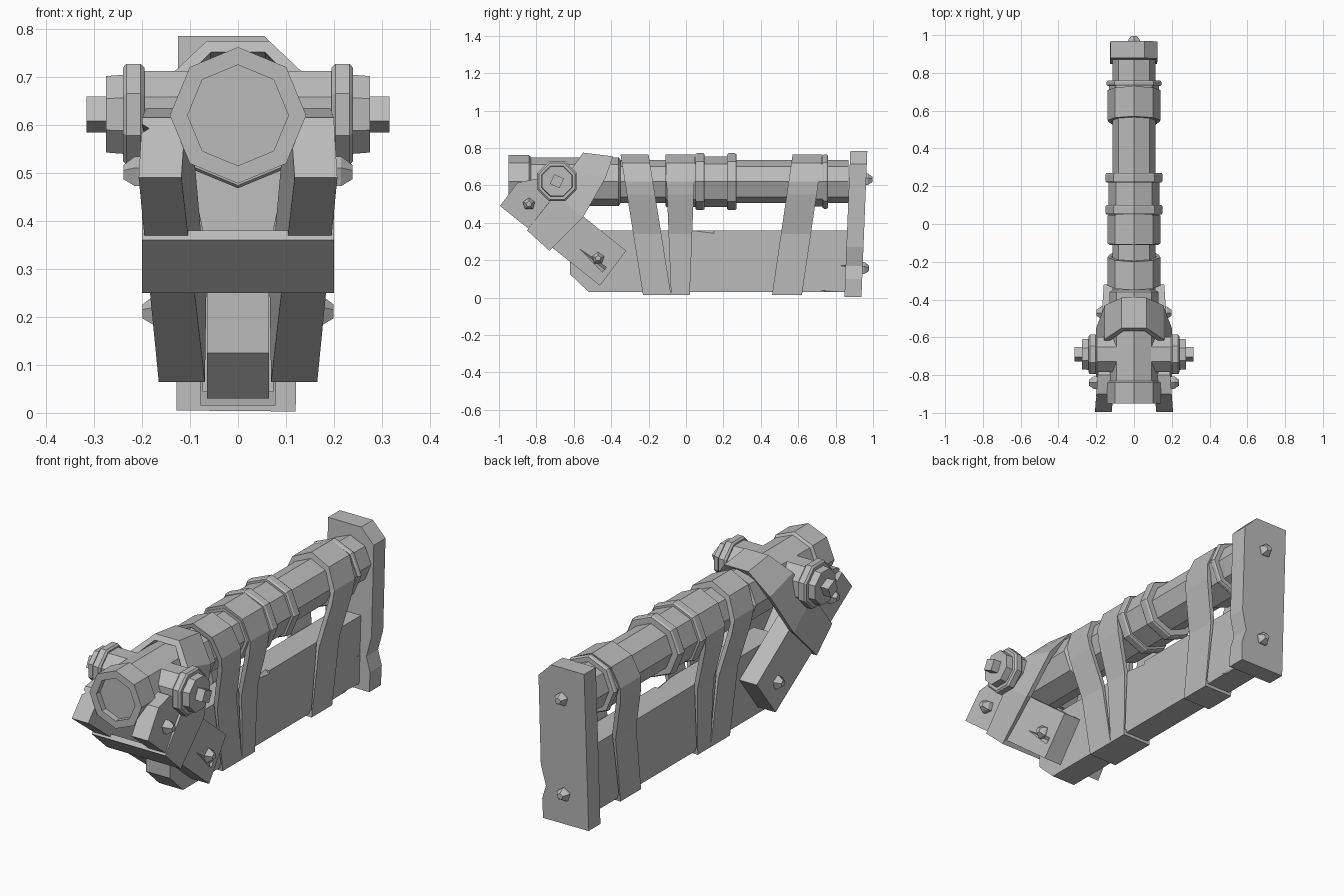
import bpy, bmesh, math
from mathutils import Vector, Matrix

if "Cube" in bpy.data.objects:
    bpy.data.objects.remove(bpy.data.objects["Cube"], do_unlink=True)

GREY = (0.5, 0.5, 0.5, 1)
mat = bpy.data.materials.new("plain grey")
mat.use_nodes = True
mat.diffuse_color = GREY
bsdf = mat.node_tree.nodes["Principled BSDF"]
bsdf.inputs["Base Color"].default_value = GREY
bsdf.inputs["Roughness"].default_value = 0.8


def finish(bm, name):
    bmesh.ops.recalc_face_normals(bm, faces=bm.faces[:])
    mesh = bpy.data.meshes.new(name)
    bm.to_mesh(mesh)
    bm.free()
    ob = bpy.data.objects.new(name, mesh)
    bpy.context.collection.objects.link(ob)
    mesh.materials.append(mat)
    return ob


def skin(bm, rings, caps=True, closed=False):
    """Bridge equal point rings with quads."""
    rows = [[bm.verts.new(p) for p in r] for r in rings]
    pairs = list(zip(rows, rows[1:])) + ([(rows[-1], rows[0])] if closed else [])
    for a, b in pairs:
        for i in range(len(a)):
            j = (i + 1) % len(a)
            bm.faces.new((a[i], a[j], b[j], b[i]))
    if caps and not closed:
        bm.faces.new(rows[0])
        bm.faces.new(rows[-1])


def turned(name, stations, axis, origin=(0, 0, 0), sides=8, spin=0.0):
    """Faceted turned part: stations are (distance along axis, radius)."""
    axis = Vector(axis).normalized()
    up = Vector((0, 0, 1))
    up = (up - axis * up.dot(axis)).normalized()
    side = axis.cross(up)
    rings = []
    for d, r in stations:
        c = Vector(origin) + axis * d
        angles = [spin + math.tau * k / sides for k in range(sides)]
        rings.append([c + r * (up * math.cos(a) + side * math.sin(a)) for a in angles])
    bm = bmesh.new()
    skin(bm, rings)
    return finish(bm, name)


def slab(name, outline, x0, x1):
    """Side outline of (y, z) points extruded across x."""
    bm = bmesh.new()
    skin(bm, [[(x, y, z) for y, z in outline] for x in (x0, x1)])
    return finish(bm, name)


def loop_band(name, front, back, thick):
    """Closed strap from front and back outlines, hollow inside."""
    def inset(ring):
        c = sum((Vector(p) for p in ring), Vector()) / len(ring)
        return [Vector(p) + (c - Vector(p)).normalized() * thick for p in ring]
    bm = bmesh.new()
    skin(bm, [front, back, inset(back), inset(front)], closed=True)
    return finish(bm, name)


def chip(target, location, size, turn):
    """Chop a wedge out of a part with a hidden cutter."""
    bm = bmesh.new()
    bmesh.ops.create_cone(bm, cap_ends=True, segments=4, radius1=1, radius2=0, depth=2)
    m = (Matrix.Translation(location) @ Matrix.Rotation(turn, 4, 'X')
         @ Matrix.Diagonal((*size, 1)))
    bmesh.ops.transform(bm, matrix=m, verts=bm.verts[:])
    cutter = finish(bm, "chip_cutter")
    cutter.hide_render = True
    cutter.hide_viewport = True
    cutter.display_type = 'WIRE'
    mod = target.modifiers.new("chip", 'BOOLEAN')
    mod.operation = 'DIFFERENCE'
    mod.solver = 'EXACT'
    mod.object = cutter
    bpy.context.view_layer.update()
    dg = bpy.context.evaluated_depsgraph_get()
    mesh = bpy.data.meshes.new_from_object(target.evaluated_get(dg))
    target.modifiers.clear()
    target.data = mesh
    bpy.data.objects.remove(cutter, do_unlink=True)


# Barrel with stepped sleeves and a shallow muzzle recess
AXIS = 0.62
turned("barrel", [(-0.92, 0.105), (-0.95, 0.105), (-0.95, 0.142), (-0.84, 0.142),
                  (-0.83, 0.13), (-0.36, 0.13), (-0.35, 0.115), (0.87, 0.115)],
       (0, 1, 0), (0, 0, AXIS))
for name, y0, y1, r in (("middle_sleeve", -0.11, 0.26, 0.135),
                        ("middle_ring_front", 0.05, 0.10, 0.152),
                        ("middle_ring_rear", 0.22, 0.27, 0.152),
                        ("rear_sleeve", 0.57, 0.75, 0.133),
                        ("rear_ring", 0.73, 0.76, 0.145)):
    turned(name, [(y0, r - 0.006), (y0 + 0.008, r), (y1 - 0.008, r), (y1, r - 0.006)],
           (0, 1, 0), (0, 0, AXIS))

# Stock beam under the barrel
stock = slab("stock", [(-0.62, 0.125), (-0.52, 0.03), (0.87, 0.03),
                       (0.87, 0.36), (-0.62, 0.36)], -0.065, 0.065)
chip(stock, (0.075, 0.76, 0.03), (0.03, 0.05, 0.14), math.radians(75))
chip(stock, (0.075, 0.86, 0.17), (0.03, 0.03, 0.1), math.radians(90))
chip(stock, (0.07, 0.03, 0.37), (0.04, 0.03, 0.12), math.radians(90))


# Straps binding barrel and stock
def strap(name, top, bottom):
    R, z_top, z_low = 0.14, 0.765, 0.015
    half = [(0, z_top), (R * 0.71, z_top - 0.045), (R, AXIS), (R * 0.95, 0.55),
            (0.085, 0.34), (0.078, z_low)]
    outline = half + [(-x, z) for x, z in reversed(half[1:])]

    def edge(i):
        return [(x, bottom[i] + (top[i] - bottom[i]) * (z - z_low) / (z_top - z_low), z)
                for x, z in outline]
    loop_band(name, edge(0), edge(1), 0.03)


strap("front_strap", (-0.35, -0.20), (-0.23, -0.08))
strap("middle_strap", (-0.11, 0.05), (-0.08, 0.02))
strap("rear_strap", (0.57, 0.73), (0.46, 0.62))

# Butt plate, leaning slightly, with one clipped top corner
bm = bmesh.new()
plate = [(-0.128, 0.005), (-0.125, 0.785), (0.055, 0.785), (0.125, 0.715),
         (0.125, 0.27), (0.1, 0.17), (0.122, 0.1), (0.12, 0.003)]
skin(bm, [[(x, y + z * 0.04, z) for x, z in plate] for y in (0.847, 0.938)])
finish(bm, "butt_plate")


def bolt(name, origin, axis):
    turned(name, [(-0.03, 0.034), (0.012, 0.034), (0.036, 0.016)], axis, origin, sides=5)


bolt("butt_bolt_upper", (0, 0.96, 0.63), (0, 1, 0))
bolt("butt_bolt_lower", (0, 0.943, 0.155), (0, 1, 0))

# Yoke band: wraps under the arms and over the barrel
rows = [((-0.85, 0.36), (-0.73, 0.25), 0.2), ((-0.70, 0.55), (-0.55, 0.43), 0.2),
        ((-0.61, 0.69), (-0.43, 0.64), 0.155), ((-0.55, 0.775), (-0.39, 0.755), 0.065)]


def yoke_edge(i):
    right = [(r[2], *r[i]) for r in rows]
    return right + [(-x, y, z) for x, y, z in reversed(right)]


loop_band("yoke_band", yoke_edge(0), yoke_edge(1), 0.03)

# Trunnion bar through the barrel
turned("trunnion", [(-0.21, 0.1), (0.21, 0.1)], (1, 0, 0), (0, -0.69, 0.62),
       spin=math.pi / 8)

# Side arms, washers, nuts and bolts on both sides
for s, side in ((1, "left"), (-1, "right")):
    bm = bmesh.new()
    upper = [(-0.995, 0.49), (-0.90, 0.615), (-0.80, 0.635)]
    lower = [(-0.32, 0.25), (-0.46, 0.064)]
    outline = upper + lower
    inner, outer = [], []
    for y, z in outline:
        t = (y + 0.995) / 0.6
        inner.append((s * max(0.066, 0.118 - 0.055 * t), y, z))
        outer.append((s * (0.207 - 0.047 * min(t, 1)), y, z))
    skin(bm, [inner, outer])
    arm = finish(bm, side + "_arm")
    if s > 0:
        chip(arm, (0.18, -0.52, 0.22), (0.03, 0.035, 0.11), math.radians(50))
    else:
        chip(arm, (-0.21, -0.93, 0.6), (0.04, 0.03, 0.06), math.radians(60))

    hub = (0, -0.69, 0.622)
    turned(side + "_washer", [(0.195, 0.105), (0.203, 0.114), (0.232, 0.114), (0.24, 0.105)],
           (s, 0, 0), hub, spin=math.pi / 8)
    turned(side + "_cap", [(0.23, 0.09), (0.275, 0.086)], (s, 0, 0), hub, spin=math.pi / 8)
    turned(side + "_square_nut", [(0.27, 0.04), (0.316, 0.04)], (s, 0, 0), hub,
           sides=4, spin=s * 0.35)
    bolt(side + "_arm_bolt_front", (s * 0.203, -0.84, 0.50), (s, 0, 0))
    bolt(side + "_arm_bolt_rear", (s * 0.163, -0.47, 0.21), (s, 0, 0))
